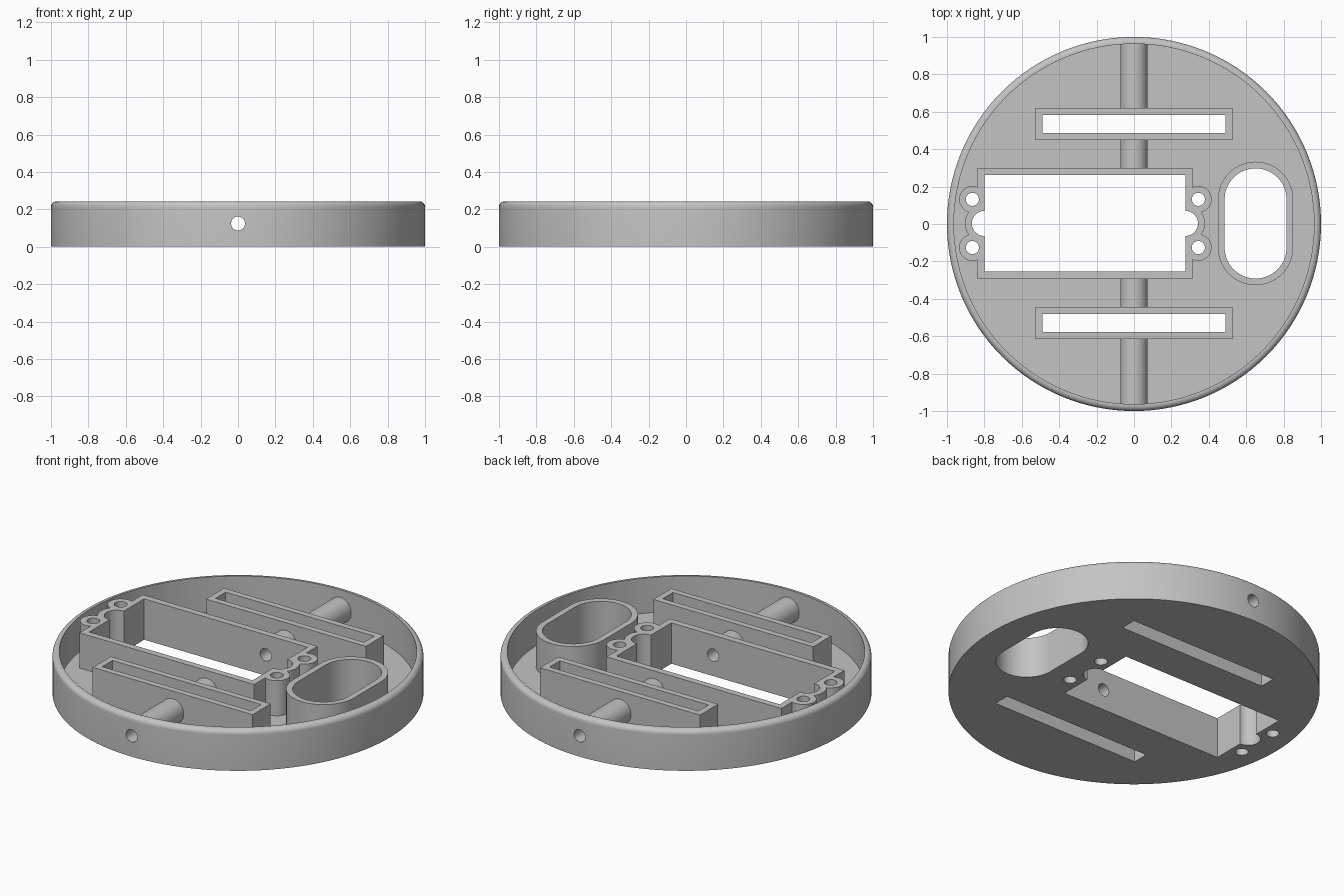
import bpy
import bmesh
from math import pi, sin, cos, radians
from mathutils import Matrix, Vector

if "Cube" in bpy.data.objects:
    bpy.data.objects.remove(bpy.data.objects["Cube"], do_unlink=True)

HEIGHT, FLOOR, WALL = 0.243, 0.034, 0.037
INNER_RADIUS, FILLET = 0.963, 0.03
MID_Y = 0.003
BORE_Z, BORE_R, TUBE_R = 0.124, 0.037, 0.073

grey = bpy.data.materials.new("plain grey plastic")
grey.use_nodes = True
grey.diffuse_color = (0.55, 0.55, 0.55, 1)
grey.node_tree.nodes["Principled BSDF"].inputs["Base Color"].default_value = grey.diffuse_color


def add_object(name, bm):
    bmesh.ops.recalc_face_normals(bm, faces=bm.faces)
    mesh = bpy.data.meshes.new(name)
    bm.to_mesh(mesh)
    bm.free()
    obj = bpy.data.objects.new(name, mesh)
    bpy.context.collection.objects.link(obj)
    return obj


def prism(name, cx, cy, w, d, r=0, z0=-0.1, z1=0.4):
    """Upright block with rounded corners; a full radius gives a cylinder."""
    steps = 16 if r else 0
    points = []
    for q, (sx, sy) in enumerate([(1, 1), (-1, 1), (-1, -1), (1, -1)]):
        for i in range(steps + 1):
            a = (q + i / max(steps, 1)) * pi / 2
            p = Vector((cx + sx * (w / 2 - r) + r * cos(a),
                        cy + sy * (d / 2 - r) + r * sin(a), z0))
            if all((p - o).length > 1e-5 for o in points):
                points.append(p)
    bm = bmesh.new()
    face = bm.faces.new([bm.verts.new(p) for p in points])
    top = bmesh.ops.extrude_face_region(bm, geom=[face], use_keep_orig=True)["geom"]
    bmesh.ops.translate(bm, vec=(0, 0, z1 - z0),
                        verts=[v for v in top if isinstance(v, bmesh.types.BMVert)])
    return add_object(name, bm)


def disc(name, cx, cy, r, **z):
    return prism(name, cx, cy, 2 * r, 2 * r, r, **z)


def rod(name, y0, y1, r):
    """Cylinder lying along y at the bore height."""
    bm = bmesh.new()
    bmesh.ops.create_cone(bm, cap_ends=True, segments=48, radius1=r, radius2=r, depth=y1 - y0)
    bmesh.ops.transform(bm, verts=bm.verts, matrix=Matrix.Translation(
        (0, (y0 + y1) / 2, BORE_Z)) @ Matrix.Rotation(pi / 2, 4, "X"))
    return add_object(name, bm)


def finish(obj, cutters, joined=()):
    """Join and cut the part, then colour and shade it."""
    for operation, tools in (("UNION", joined), ("DIFFERENCE", cutters)):
        for tool in tools:
            mod = obj.modifiers.new(operation.title(), "BOOLEAN")
            mod.operation, mod.solver, mod.object = operation, "EXACT", tool
    bpy.context.view_layer.update()
    graph = bpy.context.evaluated_depsgraph_get()
    mesh = bpy.data.meshes.new_from_object(obj.evaluated_get(graph))
    obj.modifiers.clear()
    obj.data = mesh
    mesh.materials.clear()
    mesh.materials.append(grey)
    mesh.shade_smooth()
    mesh.set_sharp_from_angle(angle=radians(30))
    for tool in joined:
        bpy.data.objects.remove(tool, do_unlink=True)


# Cutters shared by the dish and the walls standing on it
bore = rod("bore_cutter", -1.2, 1.2, BORE_R)
slot_ys = [MID_Y + 0.532, MID_Y - 0.532]
slot_cuts = [prism("slot_cutter", 0, y, 0.978, 0.096) for y in slot_ys]
port_cut = prism("port_cutter", 0.65, MID_Y, 0.331, 0.589, 0.1655)

FRAME_X, FRAME_W, FRAME_D = -0.2625, 1.075, 0.516
notch_xs = [FRAME_X - FRAME_W / 2, FRAME_X + FRAME_W / 2]
boss_spots = [(x, MID_Y + s * 0.129) for x in (-0.864, 0.344) for s in (1, -1)]
frame_cuts = [prism("frame_cutter", FRAME_X, MID_Y, FRAME_W, FRAME_D)]
frame_cuts += [disc("notch_cutter", x, MID_Y, 0.067) for x in notch_xs]
frame_cuts += [disc("screw_cutter", x, y, 0.035) for x, y in boss_spots]

# Round dish with a rounded outer rim
profile = [(0, 0), (1, 0)]
for i in range(9):
    a = i * pi / 16
    profile.append((1 - FILLET + FILLET * cos(a), HEIGHT - FILLET + FILLET * sin(a)))
profile += [(INNER_RADIUS, HEIGHT), (INNER_RADIUS, FLOOR), (0, FLOOR)]
bm = bmesh.new()
verts = [bm.verts.new((x, 0, z)) for x, z in profile]
edges = [bm.edges.new(pair) for pair in zip(verts, verts[1:])]
bmesh.ops.spin(bm, geom=verts + edges, cent=(0, 0, 0), axis=(0, 0, 1),
               angle=2 * pi, steps=128)
bmesh.ops.remove_doubles(bm, verts=bm.verts, dist=1e-5)
bmesh.ops.dissolve_limit(bm, angle_limit=0.001, verts=bm.verts, edges=bm.edges)
dish = add_object("dish", bm)
finish(dish, slot_cuts + [port_cut, bore] + frame_cuts)

# Walls around the two long slots
standing = dict(z0=FLOOR, z1=HEIGHT)
for name, y, cut in zip(("back_slot_wall", "front_slot_wall"), slot_ys, slot_cuts):
    wall = prism(name, 0, y, 0.978 + 2 * WALL, 0.096 + 2 * WALL, **standing)
    finish(wall, [cut, bore])

# Oval port wall
port = prism("oval_port_wall", 0.65, MID_Y, 0.402, 0.66, 0.201, **standing)
finish(port, [port_cut])

# Rectangular frame with screw bosses and rounded end notches
frame = prism("mounting_frame", FRAME_X, MID_Y, FRAME_W + 2 * WALL,
              FRAME_D + 2 * WALL + 0.004, **standing)
bosses = [disc("boss", x, y, 0.071, **standing) for x, y in boss_spots]
bulges = [disc("bulge", x, MID_Y, 0.104, **standing) for x in notch_xs]
finish(frame, frame_cuts + [bore], bosses + bulges)

# Hollow tube sections between rim, slot walls and frame
frame_edge = FRAME_D / 2 + WALL
slot_near, slot_far = 0.532 - 0.085, 0.532 + 0.085
for side, s in (("back", 1), ("front", -1)):
    for place, a, b in (("inner", frame_edge, slot_near), ("outer", slot_far, 0.966)):
        y0, y1 = sorted((MID_Y + s * a, MID_Y + s * b))
        finish(rod(f"{side}_{place}_tube", y0, y1, TUBE_R), [bore])

for cutter in slot_cuts + frame_cuts + [port_cut, bore]:
    bpy.data.objects.remove(cutter, do_unlink=True)
